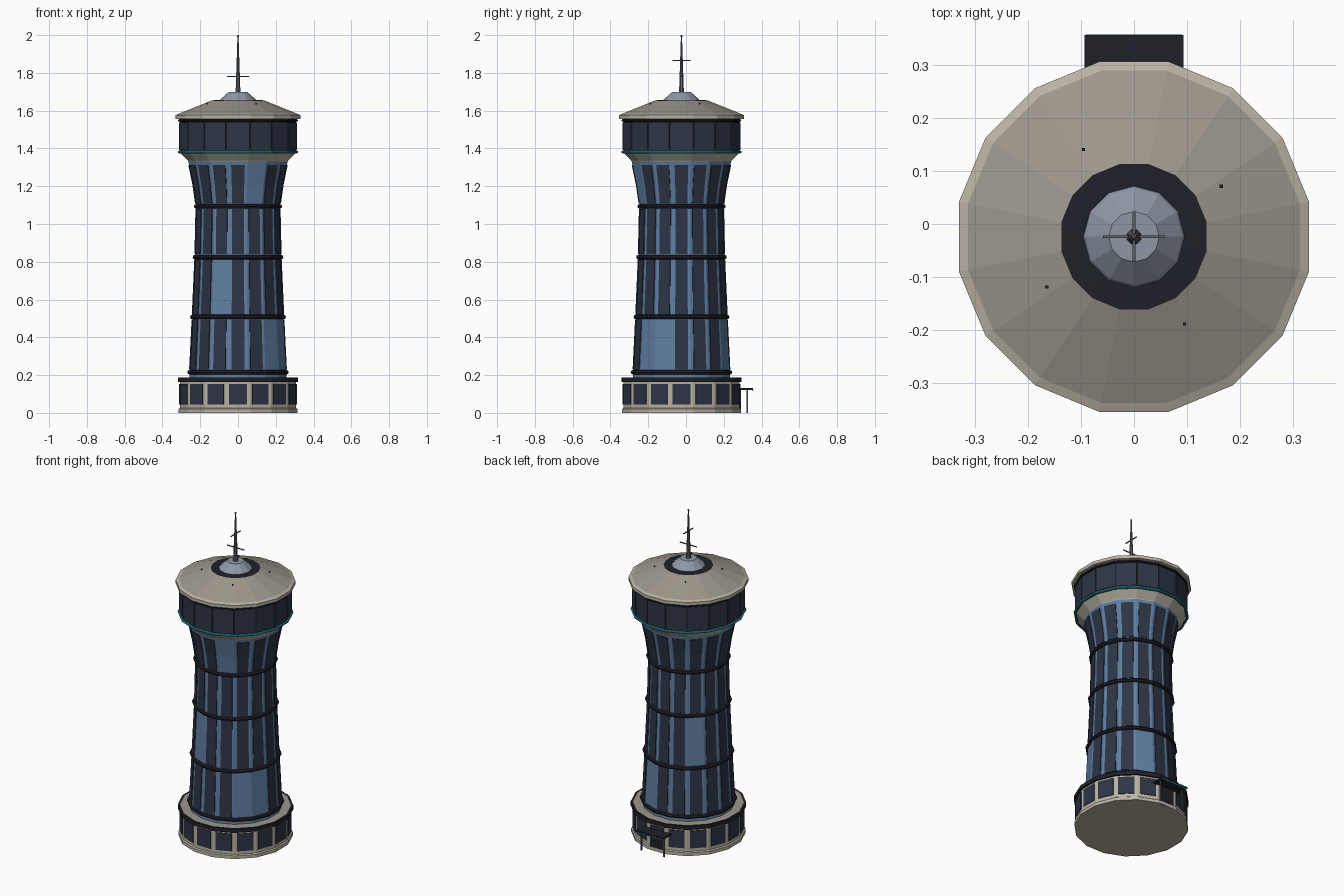
import bpy, bmesh, math
from mathutils import Vector

cube = bpy.data.objects.get("Cube")
if cube:
    bpy.data.objects.remove(cube, do_unlink=True)

SIDES = 16
AXIS_Y = -0.024


def material(name, r, g, b):
    m = bpy.data.materials.new(name)
    m.use_nodes = True
    m.diffuse_color = (r, g, b, 1)
    bsdf = next(n for n in m.node_tree.nodes if n.type == 'BSDF_PRINCIPLED')
    bsdf.inputs["Base Color"].default_value = (r, g, b, 1)
    bsdf.inputs["Roughness"].default_value = 0.7
    return m


BLUE = material("steel blue", 0.115, 0.21, 0.36)
NAVY = material("navy glass", 0.026, 0.035, 0.06)
DARK = material("dark trim", 0.014, 0.014, 0.022)
BEIGE = material("pale stone", 0.49, 0.45, 0.37)
ROOF = material("roof stone", 0.34, 0.31, 0.265)
TEAL = material("teal glow", 0.03, 0.38, 0.46)
SILVER = material("silver blue", 0.27, 0.31, 0.38)
GREY = material("mast grey", 0.11, 0.115, 0.13)


def finish(name, bm, mats):
    bmesh.ops.recalc_face_normals(bm, faces=bm.faces[:])
    me = bpy.data.meshes.new(name)
    bm.to_mesh(me)
    bm.free()
    for m in mats:
        me.materials.append(m)
    ob = bpy.data.objects.new(name, me)
    bpy.context.collection.objects.link(ob)
    return ob


def lathe(name, profile, mats, n=SIDES, closed=False, turn=0.5):
    """Spin (apothem, z) points; one material per profile segment."""
    bm = bmesh.new()
    used = list(dict.fromkeys(mats))
    loops = []
    for a, z in profile:
        r = a / math.cos(math.pi / n)
        angles = [(i + turn) * math.tau / n for i in range(n)]
        loops.append([bm.verts.new((r * math.cos(t), AXIS_Y + r * math.sin(t), z))
                      for t in angles])
    count = len(loops) if closed else len(loops) - 1
    for k in range(count):
        lo, hi = loops[k], loops[(k + 1) % len(loops)]
        for i in range(n):
            j = (i + 1) % n
            f = bm.faces.new((lo[i], lo[j], hi[j], hi[i]))
            f.material_index = used.index(mats[min(k, len(mats) - 1)])
    if not closed:
        bm.faces.new(loops[0])
        bm.faces.new(loops[-1]).material_index = used.index(mats[-1])
    return finish(name, bm, used)


def ring(name, a, z, tube, mat):
    pts = [(a + tube * math.cos(k * math.tau / 8), z + tube * math.sin(k * math.tau / 8))
           for k in range(8)]
    return lathe(name, pts, [mat], closed=True)


def panels(name, spans, fill, mat, skip=()):
    """Thin plates on every flat side, following (apothem, z) points."""
    bm = bmesh.new()
    for i in range(SIDES):
        if i in skip:
            continue
        t = i * math.tau / SIDES
        out = Vector((math.cos(t), math.sin(t), 0))
        side = Vector((-out.y, out.x, 0))
        rows = []
        for a, z in spans:
            half = a * math.tan(math.pi / SIDES) * fill
            base = Vector((0, AXIS_Y, z))
            rows.append([bm.verts.new(base + out * (a + d) + side * s * half)
                         for d, s in ((-0.002, -1), (0.004, -1), (0.004, 1), (-0.002, 1))])
        for lo, hi in zip(rows, rows[1:]):
            for k in range(4):
                j = (k + 1) % 4
                bm.faces.new((lo[k], lo[j], hi[j], hi[k]))
        bm.faces.new(rows[0])
        bm.faces.new(rows[-1])
    return finish(name, bm, [mat])


def box(name, centre, size, mat):
    bm = bmesh.new()
    bmesh.ops.create_cube(bm, size=1)
    for v in bm.verts:
        v.co = Vector(c + p * s for c, p, s in zip(centre, v.co, size))
    return finish(name, bm, [mat])


# Ground floor with plinth and dark parapet
lathe("base", [(0.315, 0), (0.315, 0.02), (0.308, 0.025), (0.308, 0.163),
               (0.318, 0.163), (0.318, 0.187), (0.305, 0.187), (0.25, 0.187)],
      [BEIGE, BEIGE, BEIGE, DARK, DARK, DARK, ROOF])
panels("base_windows", [(0.308, 0.045), (0.308, 0.153)], 0.76, NAVY)

# Waisted shaft
shaft = [(0.257, 0.187), (0.241, 0.508), (0.227, 0.825), (0.221, 1.093),
         (0.238, 1.21), (0.263, 1.33)]
lathe("shaft", shaft, [BLUE])


def shaft_at(z):
    for (a0, z0), (a1, z1) in zip(shaft, shaft[1:]):
        if z <= z1:
            return a0 + (a1 - a0) * (z - z0) / (z1 - z0)
    return shaft[-1][0]


# Window rows with a few blank bays, and the bands between them
rows = [((0.23, 0.36, 0.495), (3, 14, 15)), ((0.522, 0.66, 0.812), (6, 11)),
        ((0.84, 0.96, 1.08), ()), ((1.108, 1.21, 1.312), (13,))]
for k, (heights, blank) in enumerate(rows):
    panels(f"shaft_windows_{k + 1}", [(shaft_at(z), z) for z in heights], 0.7, NAVY, blank)
for k, z in enumerate((0.215, 0.508, 0.825, 1.093)):
    ring(f"shaft_band_{k + 1}", shaft_at(z) + 0.001, z, 0.012, DARK)

# Observation deck
lathe("deck_collar", [(0.26, 1.325), (0.266, 1.335), (0.308, 1.38)], [BEIGE])
lathe("deck_wall", [(0.308, 1.375), (0.308, 1.556)], [DARK])
panels("deck_windows", [(0.308, 1.392), (0.308, 1.538)], 0.95, NAVY)
ring("deck_light_ring", 0.312, 1.381, 0.007, TEAL)
ring("deck_top_band", 0.31, 1.548, 0.007, DARK)

# Roof with eave and dark curb
lathe("roof", [(0.308, 1.555), (0.33, 1.557), (0.33, 1.577), (0.313, 1.584),
               (0.137, 1.655), (0.09, 1.656)],
      [BEIGE, BEIGE, BEIGE, ROOF, DARK])
lathe("roof_cupola", [(0.094, 1.653), (0.088, 1.662), (0.046, 1.70)], [SILVER], n=12, turn=0)
for k in range(4):
    t = math.radians(30 + 90 * k)
    box(f"roof_stud_{k + 1}", (0.19 * math.cos(t), AXIS_Y + 0.19 * math.sin(t), 1.634),
        (0.006, 0.006, 0.012), DARK)

# Mast and crossbars
lathe("mast", [(0.014, 1.695), (0.012, 1.72), (0.003, 1.99), (0.005, 1.992),
               (0.005, 1.997), (0.002, 2.0)], [GREY], n=8)
box("mast_crossbar_low", (0, AXIS_Y, 1.78), (0.116, 0.005, 0.005), GREY)
box("mast_crossbar_high", (0, AXIS_Y, 1.865), (0.005, 0.096, 0.005), GREY)

# Rear entrance canopy
box("canopy", (0, 0.318, 0.126), (0.186, 0.076, 0.01), DARK)
box("canopy_light", (0, 0.355, 0.119), (0.18, 0.004, 0.005), TEAL)
box("entrance_door", (0, 0.286, 0.06), (0.09, 0.008, 0.12), DARK)
for side, s in (("left", 1), ("right", -1)):
    box(f"canopy_post_{side}", (s * 0.078, 0.325, 0.061), (0.008, 0.008, 0.122), GREY)
